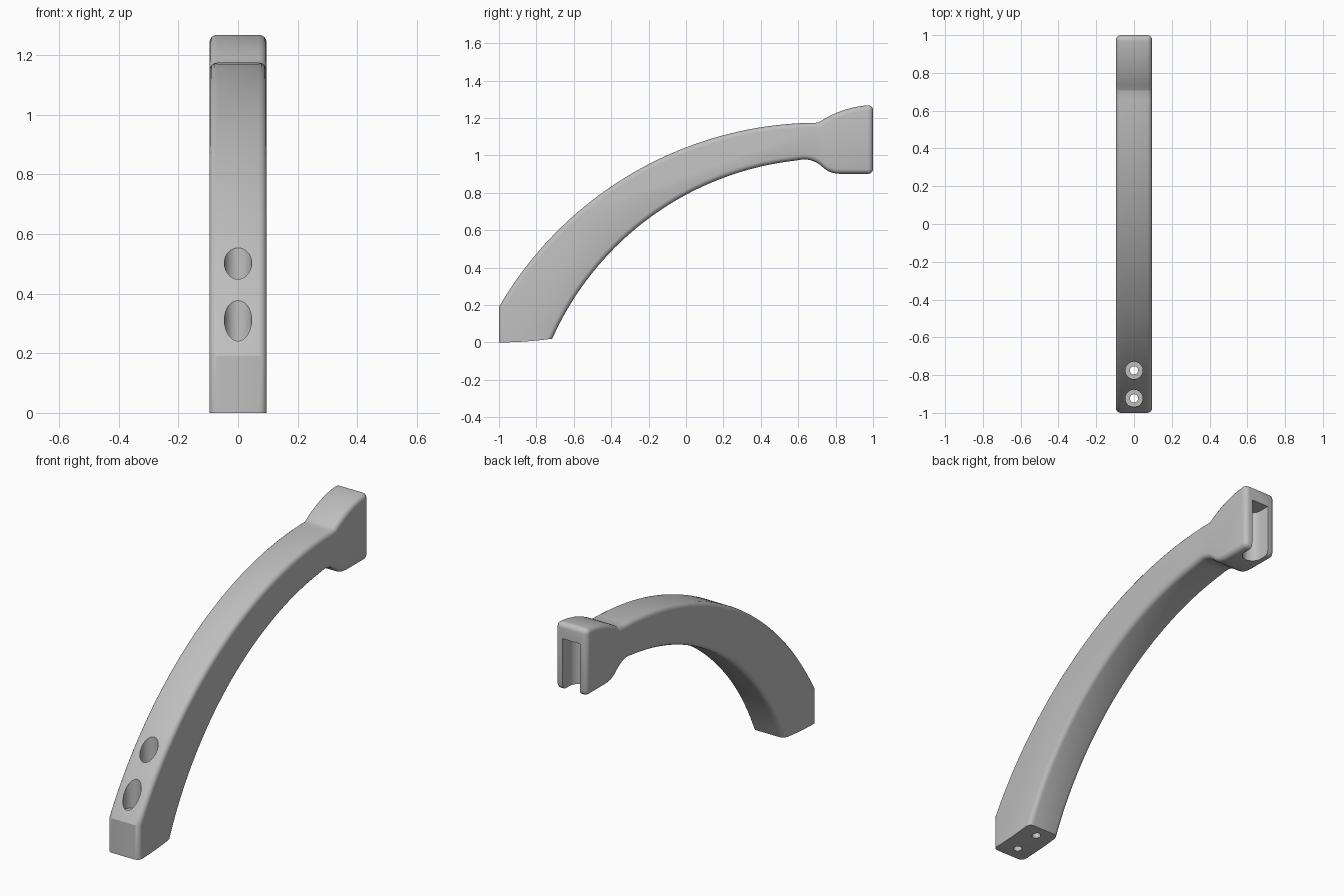
import bpy, bmesh, math
from mathutils import Vector

cube = bpy.data.objects.get("Cube")
if cube:
    bpy.data.objects.remove(cube)

HALF = 0.096      # half of the arm's width
ROUND = 0.026     # edge rounding

grey = bpy.data.materials.new("plain_grey")
grey.use_nodes = True
colour = (0.52, 0.52, 0.52, 1)
grey.diffuse_color = colour
grey.node_tree.nodes["Principled BSDF"].inputs["Base Color"].default_value = colour


def arc(a, b, c, steps):
    """Points on the circle from a through b to c."""
    a, b, c = Vector(a), Vector(b), Vector(c)
    d = 2 * (a.x * (b.y - c.y) + b.x * (c.y - a.y) + c.x * (a.y - b.y))
    sa, sb, sc = a.length_squared, b.length_squared, c.length_squared
    m = Vector(((sa * (b.y - c.y) + sb * (c.y - a.y) + sc * (a.y - b.y)) / d,
                (sa * (c.x - b.x) + sb * (a.x - c.x) + sc * (b.x - a.x)) / d))
    start = math.atan2(a.y - m.y, a.x - m.x)
    sweep = math.atan2(c.y - m.y, c.x - m.x) - start
    sweep = (sweep + math.pi) % math.tau - math.pi
    r = (a - m).length
    return [(m.x + r * math.cos(start + sweep * i / steps),
             m.y + r * math.sin(start + sweep * i / steps)) for i in range(steps + 1)]


def add_object(name, bm):
    bmesh.ops.recalc_face_normals(bm, faces=bm.faces)
    mesh = bpy.data.meshes.new(name)
    bm.to_mesh(mesh)
    bm.free()
    mesh.materials.append(grey)
    obj = bpy.data.objects.new(name, mesh)
    bpy.context.collection.objects.link(obj)
    return obj


def prism(outline, axis, low, high):
    """Extrude a flat outline along x (outline in y, z) or z (outline in x, y)."""
    bm = bmesh.new()
    place = (lambda p: (low, *p)) if axis == "x" else (lambda p: (*p, low))
    face = bm.faces.new([bm.verts.new(place(p)) for p in outline])
    moved = bmesh.ops.extrude_face_region(bm, geom=[face])["geom"]
    shift = Vector((high - low, 0, 0)) if axis == "x" else Vector((0, 0, high - low))
    bmesh.ops.translate(bm, vec=shift, verts=[v for v in moved if isinstance(v, bmesh.types.BMVert)])
    return bm


def circle(x, y, r, count=40):
    return [(x + r * math.cos(math.tau * i / count), y + r * math.sin(math.tau * i / count))
            for i in range(count)]


# Side outline: foot, upper curve, head, lower curve
outline = arc((-1, 0.19), (0, 1.043), (0.705, 1.175), 44)
outline += arc((0.71, 1.177), (0.82, 1.234), (0.97, 1.268), 10)
outline += [(1, 1.268), (1, 0.902), (0.82, 0.902)]
outline += arc((0.80, 0.904), (0.765, 0.914), (0.735, 0.934), 4)
outline += arc((0.715, 0.951), (0.68, 0.97), (0.625, 0.979), 5)
outline += arc((0.58, 0.972), (0, 0.79), (-0.715, 0.02), 40)
outline += arc((-0.715, 0.02), (-0.85, 0.006), (-1, 0), 6)[1:]

# Arm body, rounded along both rims and around the back of the head
body = prism(outline, "x", -HALF, HALF)


def rounded(edge):
    a, b = (v.co for v in edge.verts)
    along_rim = abs(a.x - b.x) < 0.001
    base = max(a.z, b.z) < 0.03
    head_end = min(a.y, b.y) > 0.99
    return (along_rim and not base) or head_end


bmesh.ops.bevel(body, geom=[e for e in body.edges if rounded(e)], offset=ROUND,
                segments=4, profile=0.5, affect="EDGES", clamp_overlap=False)
arm = add_object("curved_arm", body)

# Cutters: mounting slot in the head, and two counterbored screw holes in the foot
slot = [(0.052, 1.1), (-0.052, 1.1)]
slot += [(-0.052 * math.cos(math.pi * i / 16), 0.94 - 0.052 * math.sin(math.pi * i / 16))
         for i in range(17)]
cutters = [add_object("slot_cutter", prism(slot, "z", 0.8, 1.185))]
for y, floor in ((-0.775, 0.36), (-0.923, 0.215)):
    cutters.append(add_object("screw_head_cutter", prism(circle(0, y, 0.046), "z", floor, 1)))
    cutters.append(add_object("screw_shaft_cutter", prism(circle(0, y, 0.022), "z", -0.1, floor + 0.05)))

for cutter in cutters:
    cutter.hide_render = True
    cutter.hide_set(True)
    cut = arm.modifiers.new(cutter.name, "BOOLEAN")
    cut.operation = "DIFFERENCE"
    cut.solver = "EXACT"
    cut.object = cutter

# Bake the cuts and remove the cutters
bpy.context.view_layer.update()
graph = bpy.context.evaluated_depsgraph_get()
final = bpy.data.meshes.new_from_object(arm.evaluated_get(graph))
arm.modifiers.clear()
arm.data = final
for cutter in cutters:
    bpy.data.objects.remove(cutter)

# Smooth shading with sharp creases kept
bpy.ops.object.select_all(action="DESELECT")
arm.select_set(True)
bpy.context.view_layer.objects.active = arm
bpy.ops.object.shade_smooth_by_angle(angle=math.radians(30))
